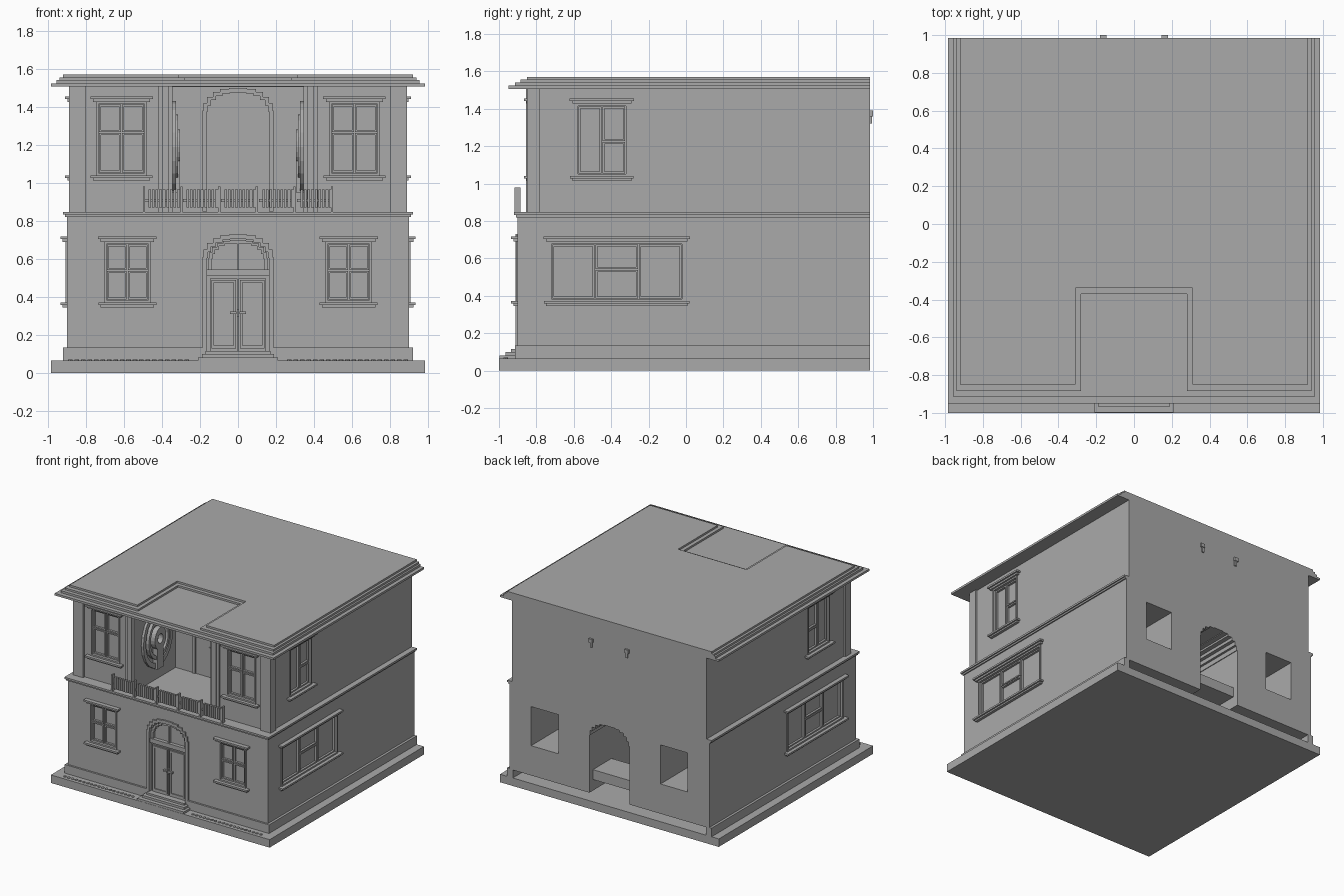
import bpy, bmesh, math
from mathutils import Matrix

cube = bpy.data.objects.get("Cube")
if cube:
    bpy.data.objects.remove(cube, do_unlink=True)

COLOR = (0.4, 0.4, 0.4, 1)
stone = bpy.data.materials.new("plain_grey")
stone.use_nodes = True
stone.diffuse_color = COLOR
stone.node_tree.nodes["Principled BSDF"].inputs["Base Color"].default_value = COLOR

parts = {}
BACK = 0.985


def part(name):
    return parts.setdefault(name, bmesh.new() if name not in parts else None)


def box(name, x0, x1, y0, y1, z0, z1):
    size = Matrix.Diagonal((abs(x1 - x0), abs(y1 - y0), abs(z1 - z0), 1))
    mid = Matrix.Translation(((x0 + x1) / 2, (y0 + y1) / 2, (z0 + z1) / 2))
    bmesh.ops.create_cube(part(name), size=1, matrix=mid @ size)


def prism(name, outline, y0, y1):
    """Solid from an x-z outline."""
    bm = part(name)
    a, b = [[bm.verts.new((x, y, z)) for x, z in outline] for y in (y0, y1)]
    bm.faces.new(a)
    bm.faces.new(b[::-1])
    for i in range(len(a)):
        bm.faces.new((a[i - 1], b[i - 1], b[i], a[i]))


def ring(name, outer, inner, y0, y1):
    """Open-ended band between two outlines of equal length."""
    for i in range(len(outer) - 1):
        quad = [outer[i], outer[i + 1], inner[i + 1], inner[i]]
        prism(name, quad, y0, y1)


def arch(hw, z0, spring, top, n=6):
    """Doorway outline with a stepped arch."""
    half = [(hw, z0)]
    for i in range(n):
        a0, a1 = [math.pi / 2 * (i + k) / n for k in (0, 0.9)]
        x = hw * math.cos(a0)
        half += [(x, spring + (top - spring) * math.sin(a0)),
                 (x, spring + (top - spring) * math.sin(a1 + 0.1 * math.pi / 2 / n))]
    return half + [(-x, z) for x, z in reversed(half)]


def finish(name):
    bm = parts.pop(name)
    bmesh.ops.recalc_face_normals(bm, faces=bm.faces)
    mesh = bpy.data.meshes.new(name)
    bm.to_mesh(mesh)
    bm.free()
    mesh.materials.append(stone)
    ob = bpy.data.objects.new(name, mesh)
    bpy.context.collection.objects.link(ob)
    return ob


def cut(name, cutter_name):
    ob, cutter = finish(name), finish(cutter_name)
    mod = ob.modifiers.new("openings", "BOOLEAN")
    mod.operation, mod.solver, mod.object = "DIFFERENCE", "EXACT", cutter
    bpy.context.view_layer.objects.active = ob
    bpy.ops.object.modifier_apply(modifier=mod.name)
    bpy.data.objects.remove(cutter, do_unlink=True)


def wall_box(name, face, u0, u1, d0, d1, z0, z1):
    """Box set on a wall: u runs along it, d points outward."""
    kind, plane = face
    if kind == "front":
        box(name, u0, u1, -plane - d0, -plane - d1, z0, z1)
    else:
        box(name, kind * (plane + d0), kind * (plane + d1), u0, u1, z0, z1)


def frame(name, face, u0, u1, d0, d1, z0, z1, w):
    for a, b in ((u0, u0 + w), (u1 - w, u1)):
        wall_box(name, face, a, b, d0, d1, z0, z1)
    for a, b in ((z0, z0 + w), (z1 - w, z1)):
        wall_box(name, face, u0 + w, u1 - w, d0, d1, a, b)


def window(name, face, u0, u1, z0, z1, columns, split, split_cols):
    wall_box(name, face, u0, u1, -0.035, -0.025, z0, z1)
    frame(name, face, u0, u1, -0.03, 0.008, z0, z1, 0.012)
    w = (u1 - u0 - 0.024) / columns
    for c in range(columns):
        a = u0 + 0.012 + c * w
        rows = [(z0 + 0.012, split), (split, z1 - 0.012)] if c in split_cols else [(z0 + 0.012, z1 - 0.012)]
        for lo, hi in rows:
            frame(name, face, a + 0.003, a + w - 0.003, -0.03, -0.008, lo + 0.003, hi - 0.003, 0.01)
    # two-step lintel and sill
    for grow, out, a, b in ((0.018, 0.022, z1, z1 + 0.014), (0.032, 0.035, z1 + 0.014, z1 + 0.028),
                            (0.03, 0.035, z0 - 0.014, z0), (0.018, 0.022, z0 - 0.026, z0 - 0.014)):
        wall_box(name, face, u0 - grow, u1 + grow, 0, out, a, b)


def door(name, y, z0, trim):
    """Double door with stepped fanlight; y is the outer wall plane."""
    top, spring, head = z0 + 0.4, z0 + 0.46, z0 + 0.62
    prism(name, arch(0.18, z0, spring, head - 0.01), y + 0.03, y + 0.045)
    ring(name, arch(0.187, z0 - trim, spring, head), arch(0.163, z0 - trim, spring, head - 0.025), y - 0.012, y + 0.035)
    box(name, -0.163, 0.163, y + 0.002, y + 0.03, top, top + 0.035)
    ring(name, arch(0.158, top + 0.035, spring, head - 0.03), arch(0.14, top + 0.035, spring, head - 0.048), y + 0.01, y + 0.03)
    box(name, -0.006, 0.006, y + 0.01, y + 0.03, top + 0.035, head - 0.04)
    for s in (-1, 1):
        box(name, s * 0.003, s * 0.148, y + 0.012, y + 0.03, z0, top - 0.012)
        frame(name, ("front", -y), min(s * 0.01, s * 0.14), max(s * 0.01, s * 0.14), -0.014, -0.004,
              z0 + 0.02, top - 0.02, 0.014)
        box(name, s * 0.008, s * 0.042, y - 0.006, y + 0.012, z0 + 0.2, z0 + 0.213)
    box(name, -0.005, 0.005, y - 0.002, y + 0.012, z0 + 0.185, z0 + 0.228)


# base slab, steps and studs
box("base", -0.985, 0.985, -1, BACK, 0, 0.065)
for hw, y, z in ((0.21, -0.998, 0.082), (0.19, -0.965, 0.1), (0.17, -0.935, 0.115)):
    box("door_steps", -hw, hw, y, -0.86, 0.065, z)
for s in (-1, 1):
    for i in range(19):
        bmesh.ops.create_cone(part("base_studs"), segments=8, radius1=0.012, radius2=0.012, depth=0.006, cap_ends=True,
                              matrix=Matrix.Translation((s * (0.27 + i * 0.034), -0.965, 0.067)))

# plinth, open at the back and at the front door
for s in (-1, 1):
    box("plinth", s * 0.87, s * 0.92, -0.915, BACK, 0.065, 0.135)
    box("plinth", s * 0.185, s * 0.87, -0.915, -0.87, 0.065, 0.135)

# lower storey with openings running through to the back
box("lower_walls", -0.9, 0.9, -0.9, BACK, 0.13, 0.825)
prism("lower_cutter", arch(0.18, 0.05, 0.56, 0.715), -1.2, 1.2)
box("inner_slab", -0.18, 0.18, 0.7, 0.94, 0.22, 0.3)
for s in (-1, 1):
    box("lower_cutter", s * 0.46, s * 0.705, -1.2, 1.2, 0.372, 0.69)
    box("lower_cutter", s * 0.865, s * 1.1, -0.73, -0.01, 0.372, 0.69)
    a, b = sorted((s * 0.46, s * 0.705))
    window("lower_front_windows", ("front", 0.9), a, b, 0.372, 0.69, 2, 0.54, (0, 1))
    window("lower_side_windows", (s, 0.9), -0.73, -0.01, 0.372, 0.69, 3, 0.54, (1,))
cut("lower_walls", "lower_cutter")
door("lower_door", -0.9, 0.11, 0.03)

# string course and terrace
box("string_course", -0.91, 0.91, -0.91, BACK, 0.82, 0.833)
box("string_course", -0.92, 0.92, -0.92, BACK, 0.833, 0.848)

# upper storey with the balcony recess
box("upper_walls", -0.875, 0.875, -0.83, BACK, 0.845, 1.512)
box("upper_cutter", -0.345, 0.345, -1, -0.31, 0.8, 1.505)
for s in (-1, 1):
    box("upper_cutter", s * 0.48, s * 0.745, -1, -0.795, 1.04, 1.427)
    box("upper_cutter", s * 0.84, s * 1, -0.59, -0.31, 1.04, 1.427)
    a, b = sorted((s * 0.48, s * 0.745))
    window("upper_front_windows", ("front", 0.83), a, b, 1.04, 1.427, 2, 1.265, (0, 1))
    window("upper_side_windows", (s, 0.875), -0.59, -0.31, 1.04, 1.427, 2, 1.225, (1,))
    # corner and recess pilasters
    box("pilasters", s * 0.80, s * 0.89, -0.85, -0.78, 0.845, 1.512)
    box("pilasters", s * 0.345, s * 0.42, -0.845, -0.80, 0.845, 1.512)
    box("pilasters", s * 0.362, s * 0.40, -0.855, -0.80, 0.845, 1.512)
    box("back_corbels", s * 0.145, s * 0.18, BACK - 0.02, 1, 1.36, 1.39)
    box("back_corbels", s * 0.15, s * 0.168, BACK - 0.02, 0.995, 1.32, 1.36)
cut("upper_walls", "upper_cutter")
door("upper_door", -0.31, 0.88, 0.03)

# oval ornaments on the recess side walls
for s in (-1, 1):
    for r, w, out in ((0.24, 0.04, 0.02), (0.17, 0.03, 0.03), (0.09, 0.05, 0.04)):
        bm, n = part("oval_ornaments"), 20
        for i in range(n):
            a0, a1 = [2 * math.pi * (i + k) / n for k in (0, 1)]
            corners = [(r, a0), (r, a1), (r - w, a1), (r - w, a0)]
            lo, hi = [[bm.verts.new((s * x, -0.56 + 0.8 * q * math.cos(a), 1.19 + q * math.sin(a)))
                       for q, a in corners] for x in (0.347, 0.345 - out)]
            bm.faces.new(hi)
            for j in (0, 2):
                bm.faces.new((lo[j], lo[j + 1], hi[j + 1], hi[j]))
    box("oval_ornaments", s * 0.305, s * 0.347, -0.6, -0.52, 0.95, 1.13)

# balustrade
for i in range(5):
    a = -0.49 + i * 0.2
    for j in range(9):
        x = a + 0.018 + j * 0.019
        box("balusters", x, x + 0.014, -0.918, -0.895, 0.87, 0.965)
    box("balustrade_rails", a, a + 0.18, -0.905, -0.89, 0.9, 0.915)
for i in range(6):
    x = -0.495 + i * 0.198
    box("balustrade_posts", x - 0.006, x + 0.006, -0.918, -0.885, 0.848, 0.98)

# stepped roof, its upper courses notched over the balcony
for hw, y, z in ((0.985, -0.95, 1.507), (0.955, -0.915, 1.524)):
    box("cornice", -hw, hw, y, BACK, z, z + 0.017)
for hw, y, z, nx, ny in ((0.94, -0.885, 1.541, 0.28, -0.37), (0.92, -0.85, 1.556, 0.31, -0.34)):
    prism_outline = [(hw, BACK), (-hw, BACK), (-hw, y), (-nx, y), (-nx, ny), (nx, ny), (nx, y), (hw, y)]
    bm = part("roof")
    lo, hi = [[bm.verts.new((px, py, h)) for px, py in prism_outline] for h in (z, z + 0.015)]
    bm.faces.new(lo)
    bm.faces.new(hi[::-1])
    for i in range(len(lo)):
        bm.faces.new((lo[i - 1], hi[i - 1], hi[i], lo[i]))

for name in list(parts):
    finish(name)
